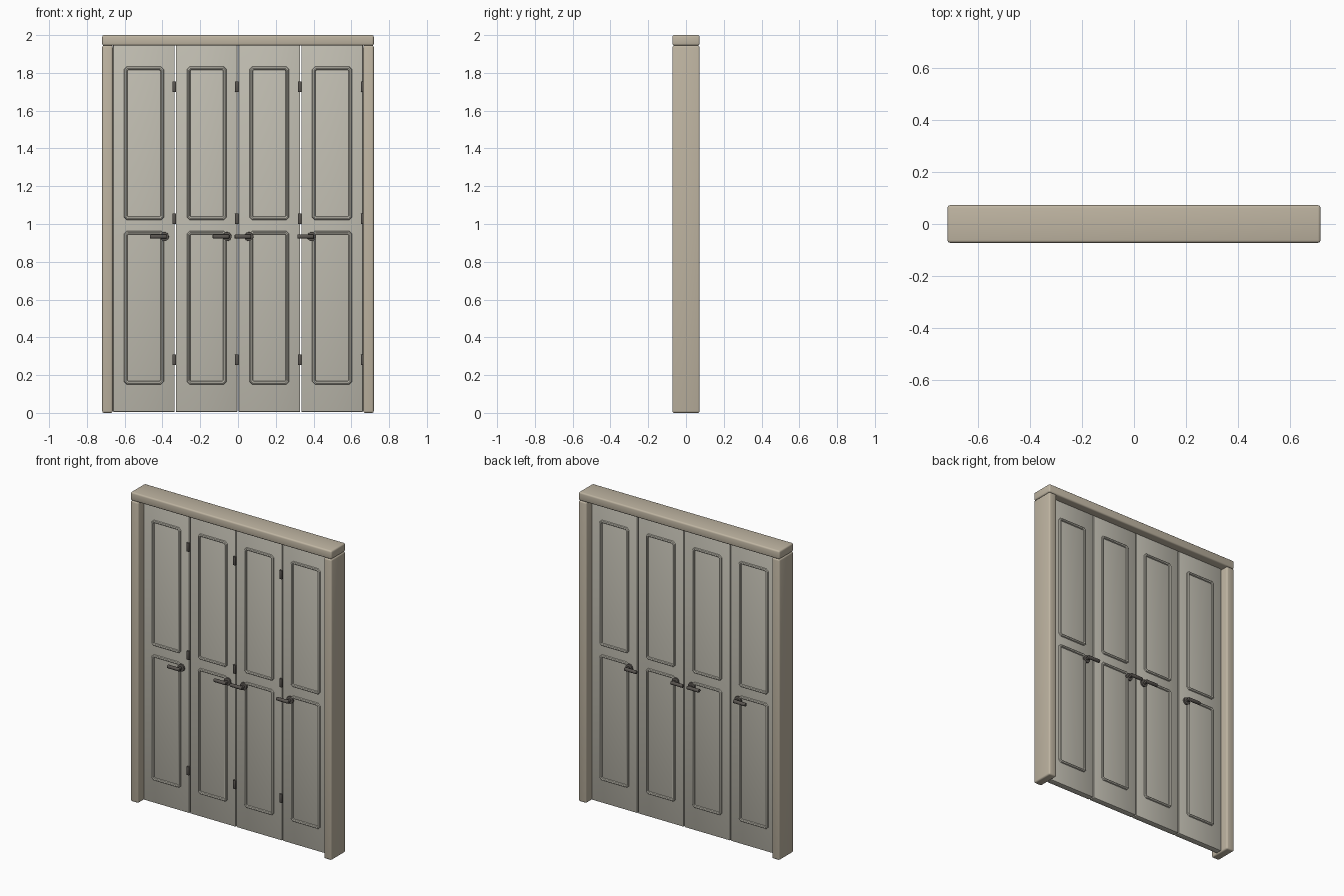
import bpy, math

if "Cube" in bpy.data.objects:
    bpy.data.objects.remove(bpy.data.objects["Cube"])

def material(name, rgb):
    m = bpy.data.materials.new(name)
    m.diffuse_color = (*rgb, 1)
    m.use_nodes = True
    m.node_tree.nodes["Principled BSDF"].inputs["Base Color"].default_value = m.diffuse_color
    return m

FRAME = material("tan_paint", (0.52, 0.46, 0.36))
LEAF = material("grey_paint", (0.53, 0.51, 0.44))
METAL = material("dark_metal", (0.10, 0.09, 0.08))

def finish(o, name, mat):
    o.name = name
    o.data.materials.append(mat)
    bpy.ops.object.shade_smooth_by_angle(angle=math.radians(35))
    return o

def box(name, centre, size, mat, bevel, segments=2):
    bpy.ops.mesh.primitive_cube_add(size=1, location=centre)
    o = bpy.context.object
    o.scale = size
    bpy.ops.object.transform_apply(location=False, rotation=False, scale=True)
    b = o.modifiers.new("edges", 'BEVEL')
    b.width, b.segments = bevel, segments
    bpy.ops.object.modifier_apply(modifier=b.name)
    return finish(o, name, mat)

def rod(name, centre, radius, length, axis, mat, bevel):
    rot = (math.pi / 2, 0, 0) if axis == 'Y' else (0, math.pi / 2, 0)
    bpy.ops.mesh.primitive_cylinder_add(vertices=24, radius=radius, depth=length,
                                        location=centre, rotation=rot)
    o = bpy.context.object
    b = o.modifiers.new("edges", 'BEVEL')
    b.width, b.segments = bevel, 2
    b.limit_method = 'ANGLE'
    bpy.ops.object.modifier_apply(modifier=b.name)
    return finish(o, name, mat)

def moulding(name, x, y, z, w, h):
    # closed bead with clipped corners, half sunk in the leaf face
    c, hw, hh = 0.01, w / 2, h / 2
    pts = [(hw - c, hh), (hw, hh - c), (hw, c - hh), (hw - c, -hh),
           (c - hw, -hh), (-hw, c - hh), (-hw, hh - c), (c - hw, hh)]
    cu = bpy.data.curves.new(name, 'CURVE')
    cu.dimensions = '3D'
    cu.bevel_depth, cu.bevel_resolution = 0.010, 2
    s = cu.splines.new('POLY')
    s.points.add(len(pts) - 1)
    s.use_cyclic_u = True
    for p, (a, b) in zip(s.points, pts):
        p.co = (a, 0, b, 1)
    o = bpy.data.objects.new(name, cu)
    o.location = (x, y, z)
    bpy.context.collection.objects.link(o)
    bpy.ops.object.select_all(action='DESELECT')
    o.select_set(True)
    bpy.context.view_layer.objects.active = o
    bpy.ops.object.convert(target='MESH')
    return finish(bpy.context.object, name, LEAF)

# surrounding frame
DEPTH = 0.145
for side, s in (("left", -1), ("right", 1)):
    box(f"{side}_jamb", (s * 0.691, 0, 0.9725), (0.056, DEPTH, 1.945), FRAME, 0.01, 3)
box("head_frame", (0, 0, 1.9725), (1.438, DEPTH, 0.055), FRAME, 0.01, 3)

# four leaves with mouldings, hinges and lever handles
FACE = 0.02
for i, x in enumerate((-0.498, -0.166, 0.166, 0.498), 1):
    leaf = f"leaf_{i}"
    box(leaf, (x, 0, 0.976), (0.326, 2 * FACE, 1.942), LEAF, 0.004)
    hx = x + 0.108 * (1 if i < 3 else -1)
    for face, s in (("front", -1), ("back", 1)):
        for level, z in (("upper", 1.427), ("lower", 0.557)):
            moulding(f"{leaf}_{face}_{level}_moulding", x, s * FACE, z, 0.192, 0.795)
        rod(f"{leaf}_{face}_handle_rose", (hx, s * 0.024, 0.933), 0.024, 0.012, 'Y', METAL, 0.002)
        rod(f"{leaf}_{face}_handle_neck", (hx, s * 0.040, 0.933), 0.009, 0.036, 'Y', METAL, 0.001)
        rod(f"{leaf}_{face}_handle_lever", (hx - 0.032, s * 0.053, 0.933), 0.011, 0.088, 'X', METAL, 0.004)
    # hinges show on the front only, at the right edge of each leaf
    if i < 4:
        hinge_x = x + 0.160
    else:
        hinge_x = x + 0.163
    for z in (0.281, 1.027, 1.727):
        box(f"{leaf}_hinge", (hinge_x, -0.022, z), (0.019, 0.018, 0.056), METAL, 0.002)
